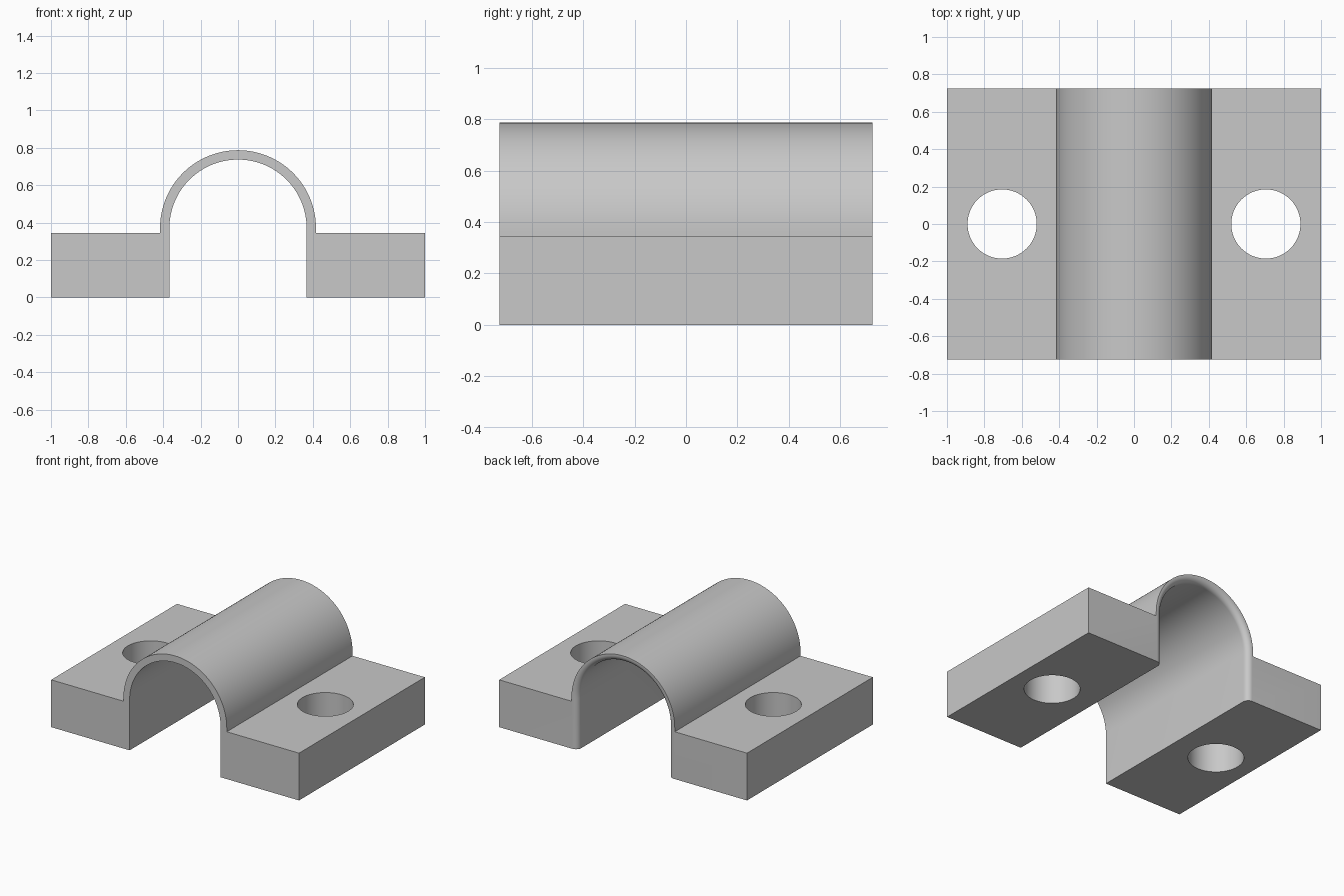
import bpy, bmesh
from math import sin, cos, pi

cube = bpy.data.objects.get("Cube")
if cube:
    bpy.data.objects.remove(cube)

HALF_X, HALF_Y = 1.0, 0.725
PLATE_TOP, AXIS_Z = 0.345, 0.37
INNER_R, OUTER_R = 0.367, 0.417
FILLET = 0.042
HOLE_X, HOLE_R = 0.705, 0.185
ARC_STEPS, FILLET_STEPS = 64, 8

grey = bpy.data.materials.new("plain grey")
grey.use_nodes = True
colour = (0.58, 0.58, 0.58, 1)
grey.diffuse_color = colour
grey.node_tree.nodes["Principled BSDF"].inputs["Base Color"].default_value = colour


def arc(radius):
    """Half circle over the tunnel axis, from +x to -x."""
    angles = [pi * i / ARC_STEPS for i in range(ARC_STEPS + 1)]
    return [(radius * cos(a), AXIS_Z + radius * sin(a)) for a in angles]


def section(widen):
    """Closed clamp outline in x and z, with the tunnel widened."""
    r = INNER_R + widen
    outer = [(HALF_X, 0), (HALF_X, PLATE_TOP), (OUTER_R, PLATE_TOP)]
    outer += arc(OUTER_R)
    outer += [(-OUTER_R, PLATE_TOP), (-HALF_X, PLATE_TOP), (-HALF_X, 0)]
    inner = [(-r, 0)] + arc(r)[::-1] + [(r, 0)]
    return outer + inner


# Clamp body: straight tunnel with a rounded inner rim at the back
stations = [(-HALF_Y, 0)]
for i in range(FILLET_STEPS + 1):
    t = pi / 2 * i / FILLET_STEPS
    stations.append((HALF_Y - FILLET + FILLET * sin(t), FILLET * (1 - cos(t))))

bm = bmesh.new()
rings = [[bm.verts.new((x, y, z)) for x, z in section(w)] for y, w in stations]
for a, b in zip(rings, rings[1:]):
    for i in range(len(a)):
        bm.faces.new((a[i - 1], a[i], b[i], b[i - 1]))
bm.faces.new(rings[0])
bm.faces.new(rings[-1][::-1])
bmesh.ops.recalc_face_normals(bm, faces=bm.faces)
mesh = bpy.data.meshes.new("clamp_body")
bm.to_mesh(mesh)
bm.free()
mesh.materials.append(grey)
body = bpy.data.objects.new("clamp_body", mesh)
bpy.context.collection.objects.link(body)

# Bolt holes through both flanges
for side in (-1, 1):
    bpy.ops.mesh.primitive_cylinder_add(
        vertices=64, radius=HOLE_R, depth=1,
        location=(side * HOLE_X, 0, PLATE_TOP / 2))
    cutter = bpy.context.object
    cutter.name = "bolt_hole_cutter"
    cutter.hide_render = True
    cutter.data.materials.append(grey)
    bpy.ops.object.select_all(action="DESELECT")
    body.select_set(True)
    bpy.context.view_layer.objects.active = body
    cut = body.modifiers.new("bolt_hole", "BOOLEAN")
    cut.operation = "DIFFERENCE"
    cut.solver = "EXACT"
    cut.object = cutter
    bpy.ops.object.modifier_apply(modifier=cut.name)
    bpy.data.objects.remove(cutter)

bpy.ops.object.shade_smooth_by_angle(angle=pi / 6)
